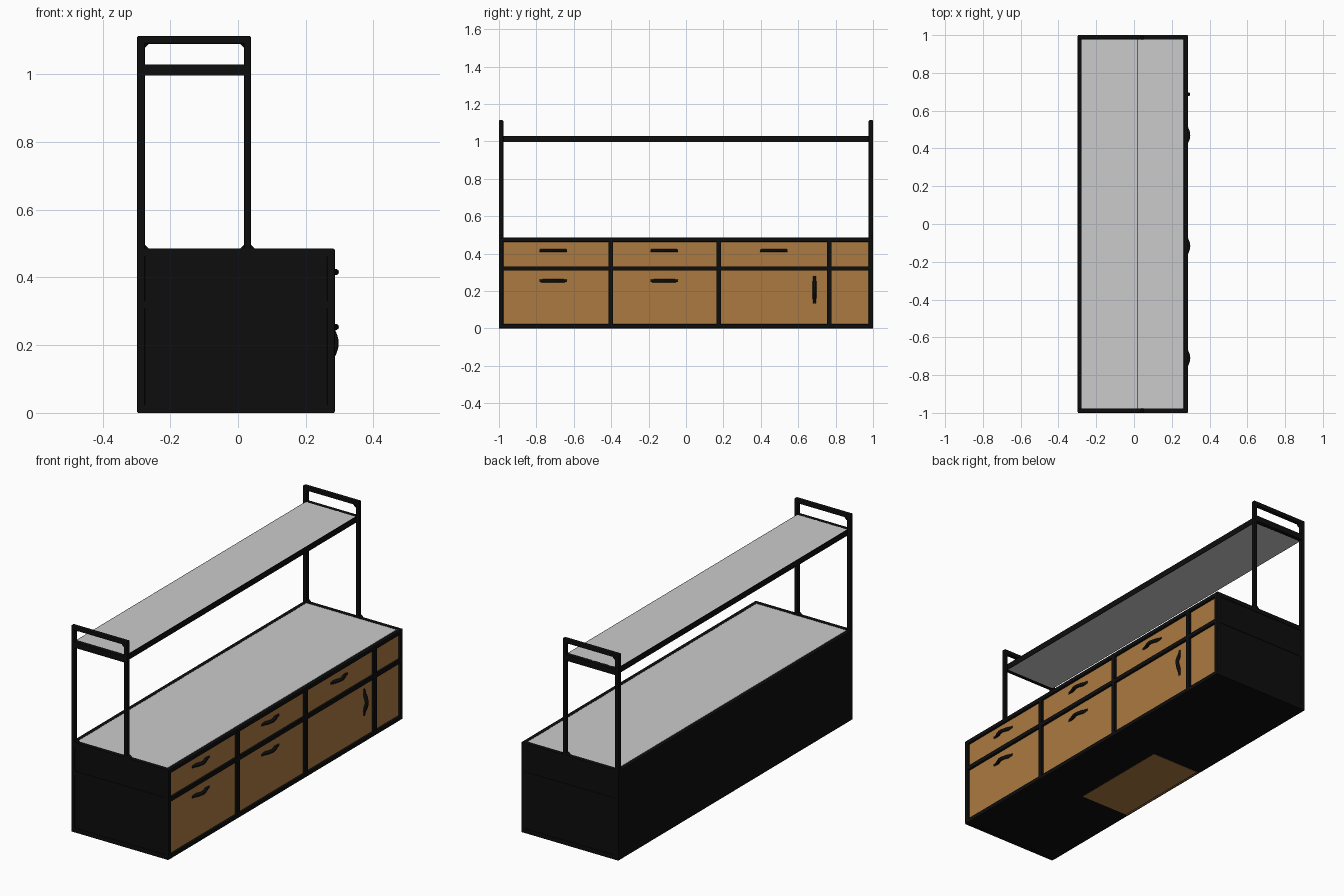
import bpy, math

if "Cube" in bpy.data.objects:
    bpy.data.objects.remove(bpy.data.objects["Cube"])

def material(name, rgb):
    m = bpy.data.materials.new(name)
    m.diffuse_color = (*rgb, 1)
    m.use_nodes = True
    m.node_tree.nodes["Principled BSDF"].inputs["Base Color"].default_value = m.diffuse_color
    return m

BLACK = material("black_metal", (0.004, 0.004, 0.004))
WOOD = material("warm_wood", (0.41, 0.195, 0.052))

def box(name, x, y, z, mat=None, bevel=0.0):
    """Box from (min, max) ranges on each axis."""
    v = [(a, b, c) for a in x for b in y for c in z]
    f = [(0, 1, 3, 2), (4, 6, 7, 5), (0, 4, 5, 1), (2, 3, 7, 6), (0, 2, 6, 4), (1, 5, 7, 3)]
    me = bpy.data.meshes.new(name)
    me.from_pydata(v, [], f)
    ob = bpy.data.objects.new(name, me)
    bpy.context.collection.objects.link(ob)
    if mat:
        me.materials.append(mat)
    if bevel:
        b = ob.modifiers.new("soft_edge", 'BEVEL')
        b.width, b.segments = bevel, 2
    return ob

def gusset(name, x, z, dx, dz, y):
    """Small triangular fillet in an inner frame corner."""
    s = 0.012
    tri = [(x, z), (x + dx * s, z), (x, z + dz * s)]
    me = bpy.data.meshes.new(name)
    me.from_pydata([(a, yy, c) for yy in y for a, c in tri], [],
                   [(0, 1, 2), (5, 4, 3), (0, 3, 4, 1), (1, 4, 5, 2), (2, 5, 3, 0)])
    me.materials.append(BLACK)
    bpy.context.collection.objects.link(bpy.data.objects.new(name, me))

def handle(name, y, z, vertical=False):
    """Bowed pull: round rod along a bell-shaped path."""
    cu = bpy.data.curves.new(name, 'CURVE')
    cu.dimensions = '3D'
    cu.bevel_depth, cu.bevel_resolution, cu.use_fill_caps = 0.0095, 3, True
    n = 17
    sp = cu.splines.new('POLY')
    sp.points.add(n - 1)
    for i, p in enumerate(sp.points):
        t = -1 + 2 * i / (n - 1)
        x = 0.268 + 0.0205 * math.cos(t * math.pi / 2) ** 2
        d = 0.073 * t
        p.co = (x, y, z + d, 1) if vertical else (x, y + d, z, 1)
    sp.use_smooth = True
    cu.materials.append(BLACK)
    bpy.context.collection.objects.link(bpy.data.objects.new(name, cu))

X0, X1, T, H, TOP = -0.298, 0.286, 0.023, 0.485, 1.113
PX = 0.038            # outer face of the front posts
ZM = (0.309, 0.331)   # middle rail heights
DIV = [-0.403, 0.175, 0.765]

# cabinet frame: long rails, end rails and corner posts
for x, n in (((X0, X0 + T), "back"), ((X1 - T, X1), "front")):
    box(n + "_bottom_rail", x, (-1, 1), (0, T), BLACK, 0.004)
    box(n + "_top_rail", x, (-1, 1), (H - T, H), BLACK, 0.004)
box("front_middle_rail", (X1 - T, X1), (-0.98, 0.98), ZM, BLACK)
for i, y in enumerate(DIV):
    box(f"front_divider_{i}", (X1 - T, X1), (y - 0.012, y + 0.012), (0.01, H - 0.01), BLACK)

for s, n in ((-1, "left"), (1, "right")):
    y = tuple(sorted((s, s * (1 - T))))
    for nm, z in (("bottom", (0, T)), ("middle", ZM), ("top", (H - T, H))):
        box(f"{n}_end_{nm}_rail", (X0 + 0.004, X1 - 0.004), y, z, BLACK)
    box(n + "_cabinet_post", (X1 - T, X1), y, (0, H), BLACK, 0.004)
    # recessed end panel
    box(n + "_end_panel", (X0 + 0.01, X1 - 0.01), tuple(sorted((s * 0.997, s * 0.98))),
        (0.01, H - 0.01), BLACK)
    # tall hoop carrying the shelf
    box(n + "_rear_post", (X0, X0 + T), y, (0, TOP), BLACK, 0.004)
    box(n + "_front_post", (PX - 0.02, PX), y, (H - 0.01, TOP), BLACK, 0.004)
    box(n + "_hoop_bar", (X0, PX), y, (TOP - T, TOP), BLACK, 0.004)
    box(n + "_shelf_end_bar", (X0 + 0.01, PX - 0.01), y, (0.997, 1.029), BLACK)
    for i, (x, z, dx, dz) in enumerate([(X0 + T, H, 1, 1), (PX - 0.02, H, -1, 1), (PX, H, 1, 1),
                                        (X0 + T, TOP - T, 1, -1), (PX - 0.02, TOP - T, -1, -1)]):
        gusset(f"{n}_gusset_{i}", x, z, dx, dz, y)

# closed back and bottom, grey worktop
box("back_panel", (X0 + 0.001, X0 + 0.015), (-0.985, 0.985), (0.01, H - 0.01), BLACK)
box("bottom_panel", (X0 + 0.01, X1 - 0.01), (-0.985, 0.985), (0.001, 0.015), BLACK)
box("worktop", (X0 + T, X1 - T), (-1 + T, 1 - T), (H - 0.025, H - 0.001))
box("underside_wood_panel", (-0.29, 0.005), (-0.4, 0.165), (0, 0.012), WOOD)

# wooden fronts, two rows of four
edges = [-0.985] + DIV + [0.985]
for i in range(4):
    for z, n in (((0.015, 0.32), "lower"), ((0.32, H - 0.015), "upper")):
        box(f"{n}_front_{i}", (0.255, 0.274), (edges[i], edges[i + 1]), z, WOOD)

# pulls
for i, y in enumerate((-0.71, -0.117, 0.47)):
    handle(f"upper_handle_{i}", y, 0.416)
    if i < 2:
        handle(f"lower_handle_{i}", y, 0.254)
handle("door_handle", 0.687, 0.206, True)

# grey shelf board with black long edges
SX = (X0 + 0.02, 0.018)
box("shelf_board", SX, (-0.98, 0.98), (0.997, 1.029))
box("shelf_back_edge", (SX[0] - 0.003, SX[0]), (-0.98, 0.98), (0.997, 1.029), BLACK)
box("shelf_front_edge", (SX[1], SX[1] + 0.003), (-0.98, 0.98), (0.997, 1.029), BLACK)
